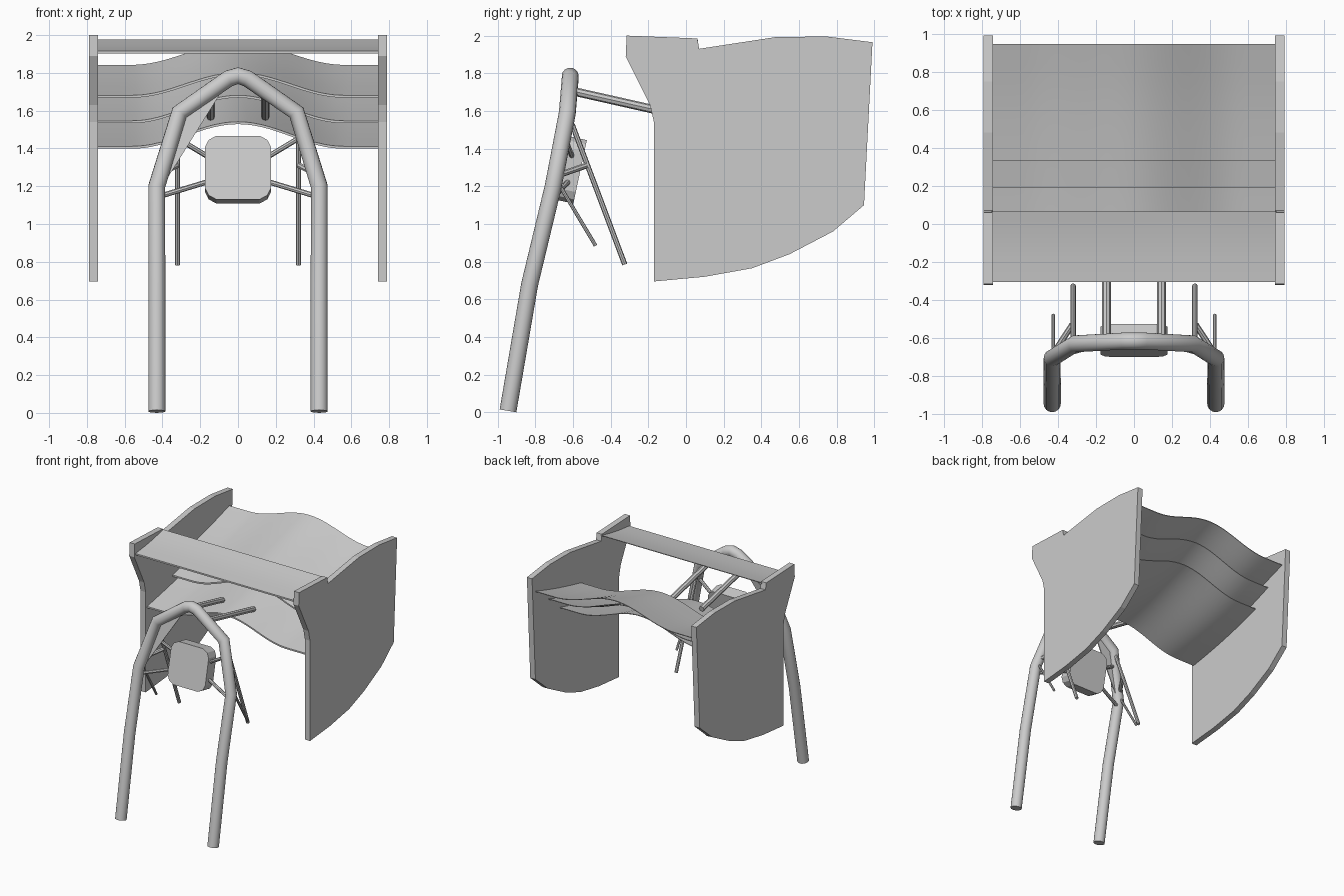
import bpy, bmesh, math
from mathutils import Matrix

if "Cube" in bpy.data.objects:
    bpy.data.objects.remove(bpy.data.objects["Cube"])


def finish(name, bm, smooth=None):
    bmesh.ops.recalc_face_normals(bm, faces=bm.faces)
    me = bpy.data.meshes.new(name)
    bm.to_mesh(me)
    bm.free()
    ob = bpy.data.objects.new(name, me)
    bpy.context.collection.objects.link(ob)
    if smooth:
        select(ob)
        bpy.ops.object.shade_smooth_by_angle(angle=math.radians(smooth))
    return ob


def select(ob):
    bpy.ops.object.select_all(action='DESELECT')
    ob.select_set(True)
    bpy.context.view_layer.objects.active = ob


def prism(name, pts, offset):
    """Extrude a closed outline of 3D points by an offset vector."""
    bm = bmesh.new()
    face = bm.faces.new([bm.verts.new(p) for p in pts])
    ext = bmesh.ops.extrude_face_region(bm, geom=[face], use_keep_orig=True)
    verts = [g for g in ext['geom'] if isinstance(g, bmesh.types.BMVert)]
    bmesh.ops.translate(bm, verts=verts, vec=offset)
    return finish(name, bm)


def tube(name, pts, radius, res=2):
    """Capped round tube along a polyline."""
    cu = bpy.data.curves.new(name, 'CURVE')
    cu.dimensions = '3D'
    cu.bevel_depth = radius
    cu.bevel_resolution = res
    cu.use_fill_caps = True
    sp = cu.splines.new('POLY')
    sp.points.add(len(pts) - 1)
    for p, co in zip(sp.points, pts):
        p.co = (*co, 1)
    ob = bpy.data.objects.new(name, cu)
    bpy.context.collection.objects.link(ob)
    select(ob)
    bpy.ops.object.convert(target='MESH')
    bpy.ops.object.shade_smooth_by_angle(angle=math.radians(40))


def wing(name, y0, z0, y1, z1, bump, thick=0.018, nx=36, ny=6):
    """Thin cambered blade across the span with a central hump."""
    bm = bmesh.new()
    rows = []
    for side in (1, -1):
        for j in range(ny + 1):
            t = j / ny if side == 1 else 1 - j / ny
            h = thick * (0.3 + 0.7 * math.sin(math.pi * min(1, t * 0.8 + 0.2))) / 2
            row = []
            for i in range(nx + 1):
                x = -0.75 + 1.5 * i / nx
                w = 0.5 + 0.5 * math.cos(math.pi * min(1, abs(x) / 0.56))
                z = z0 + (z1 - z0) * t - 0.012 * math.sin(math.pi * t)
                row.append(bm.verts.new((x, y0 + (y1 - y0) * t, z + bump * w + side * h)))
            rows.append(row)
    n = len(rows)
    for j in range(n):
        a, b = rows[j], rows[(j + 1) % n]
        for i in range(nx):
            bm.faces.new((a[i], a[i + 1], b[i + 1], b[i]))
    for i in (0, nx):
        bm.faces.new([r[i] for r in rows])
    return finish(name, bm, 40)


# End plates
plate = [(-0.315, 2.0), (0.06, 1.985), (0.07, 1.93), (0.48, 1.993), (0.75, 1.995),
         (0.99, 1.965), (0.945, 1.10), (0.78, 0.96), (0.55, 0.84), (0.35, 0.765),
         (0.10, 0.72), (-0.17, 0.695), (-0.17, 1.54), (-0.19, 1.63), (-0.32, 1.89)]
for s, side in ((-1, "left"), (1, "right")):
    prism("end_plate_" + side, [(s * 0.742, y, z) for y, z in plate], (s * 0.048, 0, 0))

# Three stacked wing elements and the straight upper flap
wing("lower_wing", -0.15, 1.405, 0.62, 1.58, 0.13)
wing("middle_wing", 0.19, 1.54, 0.77, 1.71, 0.135)
wing("upper_wing", 0.335, 1.675, 0.945, 1.84, 0.12)
wing("top_flap", -0.305, 1.91, 0.065, 1.975, 0.0)

# Hoop frame
half = [(0.43, -0.945, 0.008), (0.43, -0.83, 0.68), (0.43, -0.705, 1.2),
        (0.31, -0.63, 1.59), (0.05, -0.615, 1.77)]
hoop = half + [(0, -0.615, 1.785)] + [(-x, y, z) for x, y, z in reversed(half)]
tube("hoop_frame", hoop, 0.045, 6)

# Gusset on the left shoulder of the hoop
prism("gusset", [(-0.40, -0.69, 1.20), (-0.31, -0.63, 1.59), (-0.06, -0.61, 1.745)],
      (0, 0.008, 0))

# Mirrored struts and links: start, end, radius
struts = {
    "wing_strut": ((0.145, -0.60, 1.705), (0.145, 0.0, 1.57), 0.023),
    "rear_brace": ((0.32, -0.605, 1.53), (0.32, -0.325, 0.785), 0.014),
    "short_brace": ((0.425, -0.68, 1.22), (0.425, -0.48, 0.885), 0.010),
    "brace_link": ((0.42, -0.675, 1.26), (0.325, -0.53, 1.31), 0.016),
    "lower_arm": ((0.14, -0.62, 1.23), (0.42, -0.70, 1.145), 0.014),
    "upper_arm": ((0.14, -0.60, 1.345), (0.34, -0.645, 1.465), 0.014),
}
for name, (a, b, r) in struts.items():
    for s, side in ((-1, "left"), (1, "right")):
        tube(f"{name}_{side}", [(s * a[0], *a[1:]), (s * b[0], *b[1:])], r)

# Central housing with chamfered corners, tilted with the legs
c = [(0.175, 0.11), (0.155, 0.15), (0.115, 0.172)]
outline = (c + [(-x, z) for x, z in reversed(c)] + [(-x, -z) for x, z in c]
           + [(x, -z) for x, z in reversed(c)])
box = prism("centre_housing", [(x, -0.052, z) for x, z in outline], (0, 0.104, 0))
box.data.transform(Matrix.Translation((0, -0.613, 1.288)) @ Matrix.Rotation(-0.21, 4, 'X'))
